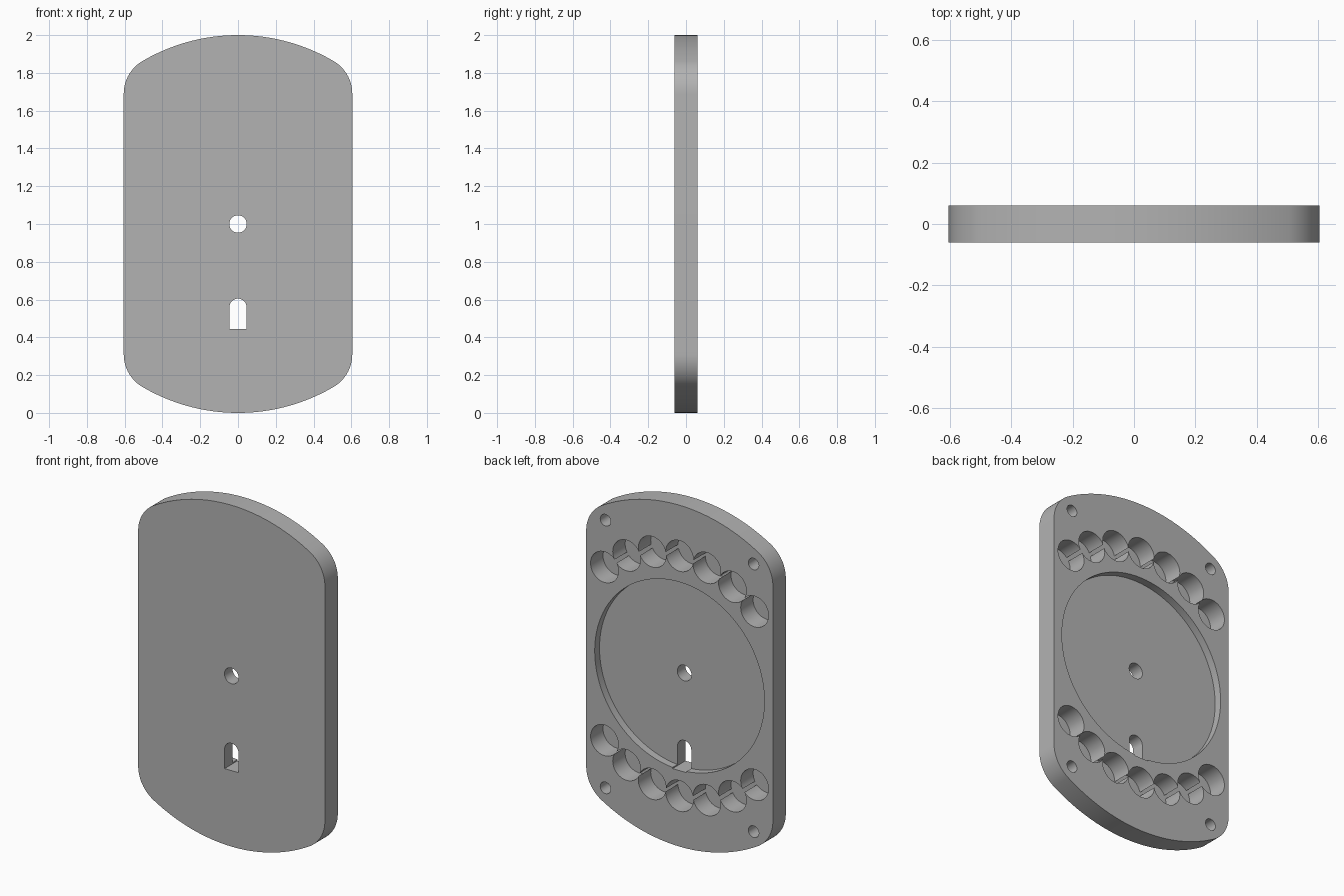
import bpy, bmesh
from math import sin, cos, pi, radians, atan2, sqrt

HALF = 0.06      # half the plate thickness
MID = 1.0        # height of the plate centre

cube = bpy.data.objects.get("Cube")
if cube:
    bpy.data.objects.remove(cube)

grey = bpy.data.materials.new("plain grey")
grey.use_nodes = True
colour = (0.45, 0.45, 0.45, 1)
grey.diffuse_color = colour
grey.node_tree.nodes["Principled BSDF"].inputs["Base Color"].default_value = colour


def arc(cx, cz, r, start, end, steps):
    """Points on an arc in the xz plane."""
    return [(cx + r * cos(start + (end - start) * i / steps),
             cz + r * sin(start + (end - start) * i / steps)) for i in range(steps + 1)]


def circle(cx, cz, r, steps=48):
    return arc(cx, cz, r, 0, 2 * pi, steps)[:-1]


def prism(name, outline, y0, y1):
    """Extrude an xz outline from y0 to y1."""
    bm = bmesh.new()
    face = bm.faces.new([bm.verts.new((x, y0, z)) for x, z in outline])
    out = bmesh.ops.extrude_face_region(bm, geom=[face])
    moved = [v for v in out["geom"] if isinstance(v, bmesh.types.BMVert)]
    bmesh.ops.translate(bm, verts=moved, vec=(0, y1 - y0, 0))
    bmesh.ops.recalc_face_normals(bm, faces=bm.faces)
    mesh = bpy.data.meshes.new(name)
    bm.to_mesh(mesh)
    bm.free()
    mesh.materials.append(grey)
    obj = bpy.data.objects.new(name, mesh)
    bpy.context.collection.objects.link(obj)
    return obj


# Plate outline: straight sides, rounded corners, arched top and bottom
half_width, corner = 0.605, 0.2
cx = half_width - corner
cz = sqrt((1 - corner) ** 2 - cx ** 2)
tangent = atan2(cz, cx)
quarter = arc(cx, cz, corner, 0, tangent, 16) + arc(0, 0, 1, tangent, pi / 2, 20)[1:]
upper = quarter + [(-x, z) for x, z in reversed(quarter[:-1])]
outline = upper + [(-x, -z) for x, z in upper]
plate = prism("plate", [(x, z + MID) for x, z in outline], -HALF, HALF)


def cut(shape, depth):
    """Cut a shape into the plate from the back."""
    cutter = prism("cutter", shape, HALF - depth, HALF + 0.05)
    cutter.hide_render = True
    mod = plate.modifiers.new("cut", "BOOLEAN")
    mod.operation = "DIFFERENCE"
    mod.solver = "EXACT"
    mod.object = cutter
    bpy.ops.object.modifier_apply(modifier=mod.name)
    bpy.data.objects.remove(cutter)


bpy.ops.object.select_all(action="DESELECT")
plate.select_set(True)
bpy.context.view_layer.objects.active = plate

# Large round recess
cut(circle(0, MID, 0.55, 96), 0.045)

# Rows of deep round pockets above and below
for side in (1, -1):
    for i in range(-3, 4):
        a = radians(14.6 * i)
        cut(circle(0.703 * sin(a), MID + side * 0.703 * cos(a), 0.09), 0.115)

# Blind screw holes in the corners
for x in (-0.48, 0.48):
    for z in (-0.784, 0.784):
        cut(circle(x, MID + z, 0.034, 32), 0.1)

# Centre hole and arched hanging slot, right through
cut(circle(0, MID, 0.046, 32), 0.2)
cut([(-0.045, 0.445), (0.045, 0.445)] + arc(0, 0.56, 0.045, 0, pi, 16), 0.2)

bpy.ops.object.shade_smooth_by_angle(angle=radians(30))
